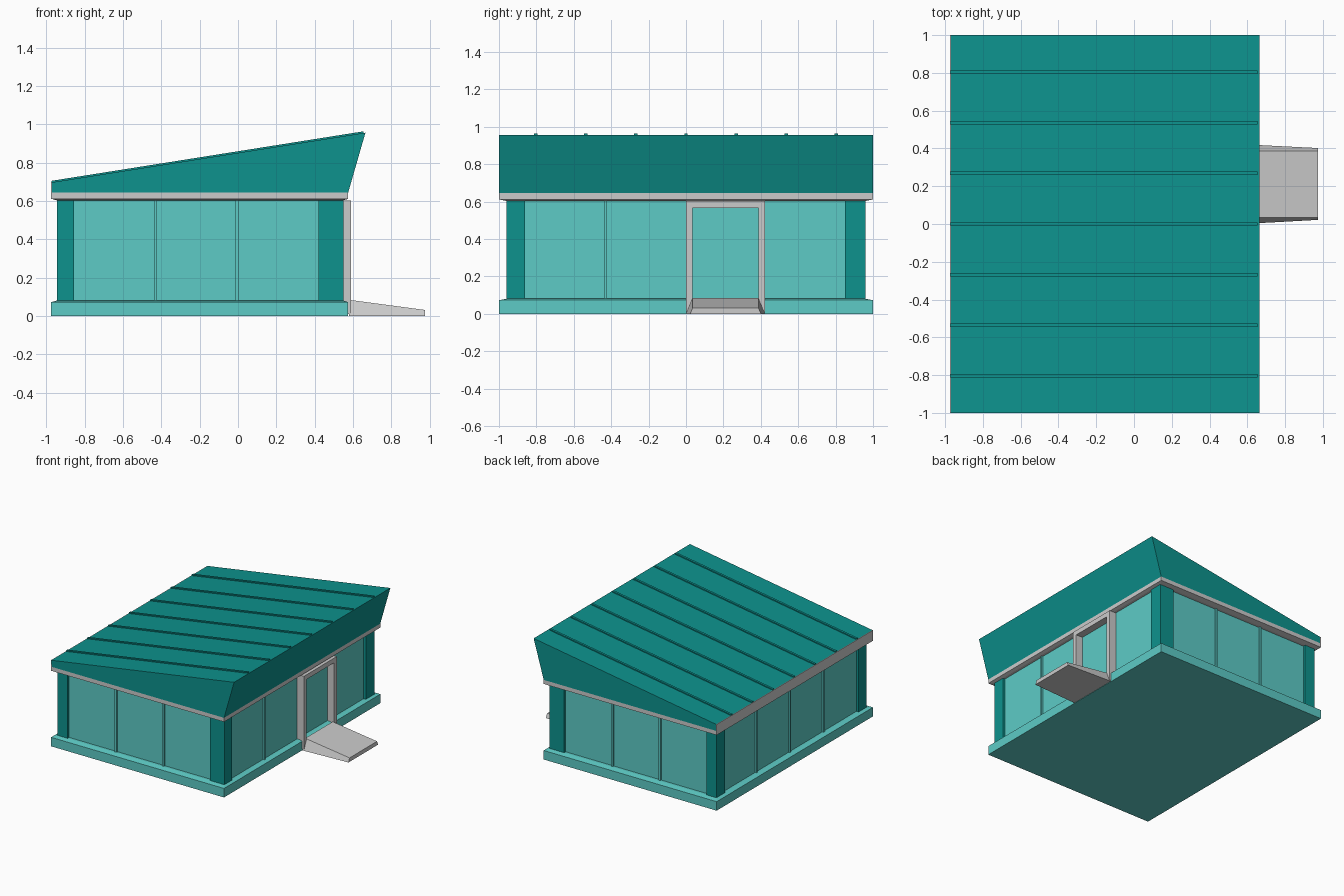
import bpy, bmesh

if "Cube" in bpy.data.objects:
    bpy.data.objects.remove(bpy.data.objects["Cube"])


def material(name, rgb):
    m = bpy.data.materials.new(name)
    m.diffuse_color = (*rgb, 1)
    m.use_nodes = True
    m.node_tree.nodes["Principled BSDF"].inputs["Base Color"].default_value = m.diffuse_color
    return m


DARK = material("dark_teal", (0.004, 0.29, 0.27))
LIGHT = material("light_teal", (0.11, 0.60, 0.565))


def loft(name, rings, mat=None):
    """Closed solid through rings that have equal point counts."""
    bm = bmesh.new()
    vs = [[bm.verts.new(p) for p in r] for r in rings]
    n = len(rings[0])
    bm.faces.new(vs[0])
    bm.faces.new(vs[-1])
    for a, b in zip(vs, vs[1:]):
        for i in range(n):
            j = (i + 1) % n
            bm.faces.new((a[i], a[j], b[j], b[i]))
    bmesh.ops.recalc_face_normals(bm, faces=bm.faces)
    me = bpy.data.meshes.new(name)
    bm.to_mesh(me)
    bm.free()
    ob = bpy.data.objects.new(name, me)
    bpy.context.collection.objects.link(ob)
    if mat:
        me.materials.append(mat)
    return ob


def rect(x0, x1, y0, y1, z):
    return [(x0, y0, z), (x1, y0, z), (x1, y1, z), (x0, y1, z)]


def box(name, x, y, z, mat=None):
    return loft(name, [rect(*x, *y, z[0]), rect(*x, *y, z[1])], mat)


OUT = (-0.975, 0.575, -1, 1)
IN = (-0.945, 0.55, -0.96, 0.96)
WALL_Z = (0.08, 0.605)

# Base slab and eaves trim, each with a slight slope towards the walls
loft("base", [rect(*OUT, 0), rect(*OUT, 0.073), rect(*IN, 0.081)], LIGHT)
loft("eaves_trim", [rect(*IN, 0.604), rect(*OUT, 0.612), rect(*OUT, 0.645)])

# Glazed walls, recessed behind the corner posts
box("glass_walls", (-0.925, 0.53), (-0.94, 0.94), WALL_Z, LIGHT)
for px, xs in (("back", (-0.945, -0.855)), ("front", (0.42, 0.55))):
    for py, ys in (("left", (-0.96, -0.86)), ("right", (0.85, 0.96))):
        box(f"corner_post_{px}_{py}", xs, ys, WALL_Z, DARK)

# Mullions between the glass panels
for x in (-0.43, -0.005):
    for s in (-1, 1):
        box("side_mullion", (x - 0.008, x + 0.008), sorted((s * 0.93, s * 0.952)), WALL_Z, LIGHT)
for y in (-0.43, 0, 0.43):
    box("back_mullion", (-0.937, -0.915), (y - 0.008, y + 0.008), WALL_Z, LIGHT)
box("front_mullion", (0.52, 0.542), (-0.438, -0.422), WALL_Z, LIGHT)

# Door frame
box("door_jamb_left", (0.525, 0.59), (0.0, 0.035), (0.01, 0.603))
box("door_jamb_right", (0.525, 0.59), (0.387, 0.422), (0.01, 0.603))
box("door_head", (0.525, 0.59), (0.035, 0.387), (0.565, 0.603))

# Entrance ramp with splayed sides
loft("ramp", [
    [(0.578, 0.0, 0), (0.578, 0.422, 0), (0.578, 0.387, 0.085), (0.578, 0.035, 0.085)],
    [(0.975, 0.022, 0), (0.975, 0.402, 0), (0.975, 0.387, 0.032), (0.975, 0.035, 0.032)]])

# Single-pitch roof with a leaning front
profile = [(-0.97, 0.645), (0.575, 0.645), (0.665, 0.957), (-0.97, 0.698)]
loft("roof", [[(x, y, z) for x, z in profile] for y in (-1, 1)], DARK)
box("back_fascia", (-0.975, -0.968), (-1, 1), (0.64, 0.698))

# Standing seams on the roof
seam = [(-0.972, 0.69), (0.655, 0.945), (0.655, 0.964), (-0.972, 0.706)]
for i in range(-3, 4):
    y = i * 0.268
    loft("roof_seam", [[(x, y + d, z) for x, z in seam] for d in (-0.009, 0.009)], DARK)
